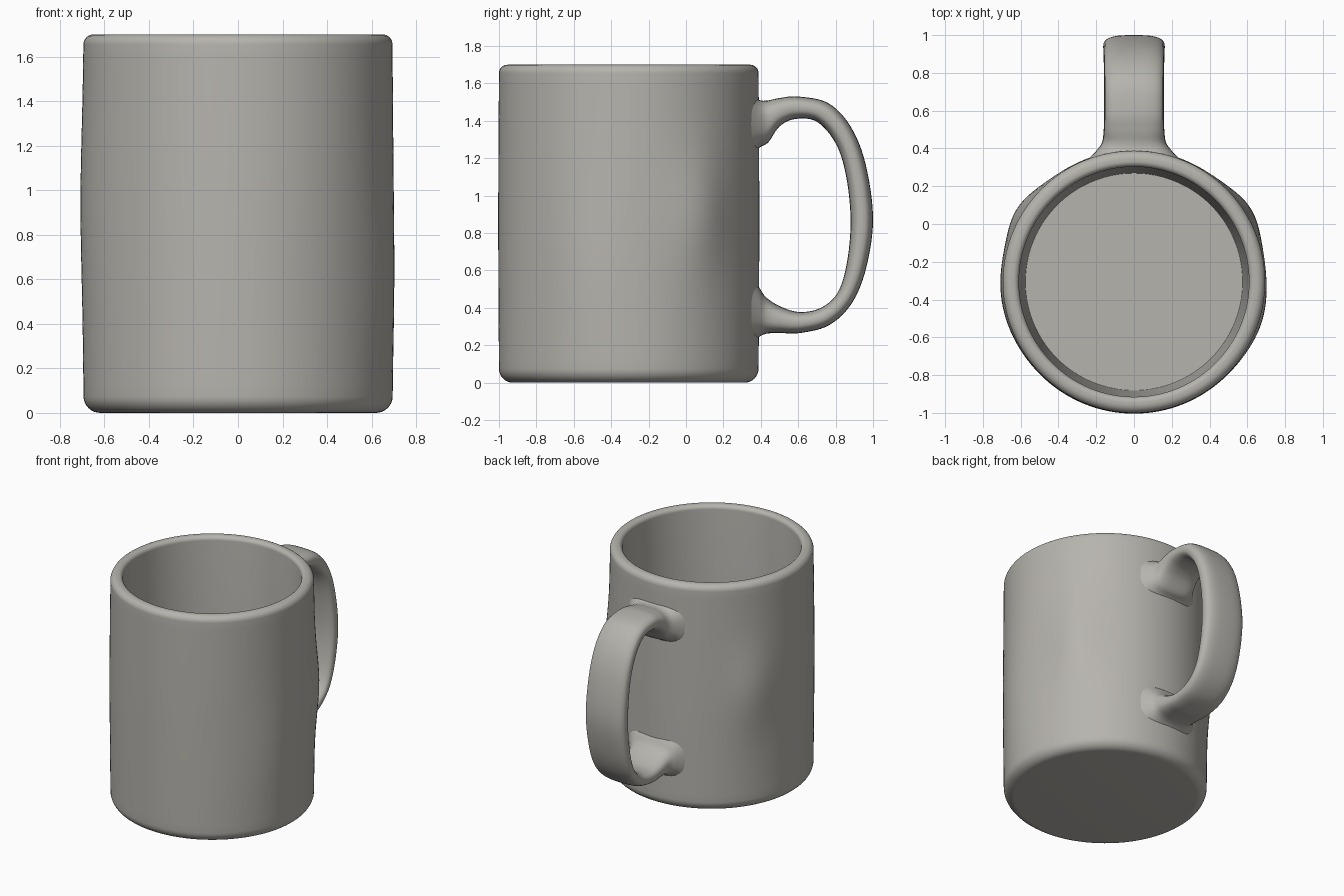
import bpy, math
from mathutils import Vector

if "Cube" in bpy.data.objects:
    bpy.data.objects.remove(bpy.data.objects["Cube"])

CY = -0.306      # centre of the cup along y
SEG = 128        # segments around the cup

clay = bpy.data.materials.new("grey_clay")
clay.diffuse_color = (0.47, 0.455, 0.42, 1)
clay.use_nodes = True
clay.node_tree.nodes["Principled BSDF"].inputs["Base Color"].default_value = clay.diffuse_color


def make_object(name, verts, faces, angle):
    me = bpy.data.meshes.new(name)
    me.from_pydata(verts, [], faces)
    me.materials.append(clay)
    ob = bpy.data.objects.new(name, me)
    bpy.context.collection.objects.link(ob)
    bpy.ops.object.select_all(action='DESELECT')
    ob.select_set(True)
    bpy.context.view_layer.objects.active = ob
    bpy.ops.object.mode_set(mode='EDIT')
    bpy.ops.mesh.select_all(action='SELECT')
    bpy.ops.mesh.normals_make_consistent(inside=False)
    bpy.ops.object.mode_set(mode='OBJECT')
    bpy.ops.object.shade_smooth_by_angle(angle=math.radians(angle))
    return ob


def arc(cr, cz, rad, a0, a1, n=8):
    """Points of a rounded profile corner, angles in degrees."""
    return [(cr + rad * math.cos(math.radians(a0 + (a1 - a0) * i / n)),
             cz + rad * math.sin(math.radians(a0 + (a1 - a0) * i / n)))
            for i in range(n + 1)]


def catmull(rows, steps):
    """Smooth interpolation of rows of numbers."""
    out = []
    for i in range(len(rows) - 1):
        p0, p1 = rows[max(i - 1, 0)], rows[i]
        p2, p3 = rows[i + 1], rows[min(i + 2, len(rows) - 1)]
        for s in range(steps):
            t = s / steps
            out.append([0.5 * (2 * b + (c - a) * t + (2 * a - 5 * b + 4 * c - d) * t * t
                               + (3 * b - a - 3 * c + d) * t ** 3)
                        for a, b, c, d in zip(p0, p1, p2, p3)])
    out.append(list(rows[-1]))
    return out


def skin(rings):
    """Connect closed rings of equal size and cap both ends."""
    n = len(rings[0])
    verts = [v for ring in rings for v in ring]
    faces = [(k * n + i, k * n + (i + 1) % n, (k + 1) * n + (i + 1) % n, (k + 1) * n + i)
             for k in range(len(rings) - 1) for i in range(n)]
    last = (len(rings) - 1) * n
    faces += [tuple(range(n))[::-1], tuple(range(last, last + n))]
    return verts, faces


# Cup: lathed profile from the base, up the outside, over the rim, down inside
R = 0.694
profile = arc(R - 0.075, 0.075, 0.075, -90, 0)
profile += [(R + 0.004 * math.sin(math.pi * i / 30), 0.075 + 1.575 * i / 30)
            for i in range(1, 30)]
profile += arc(R - 0.045, 1.655, 0.045, 0, 90)
profile += arc(R - 0.055, 1.67, 0.03, 90, 180)
profile += [(0.60, 0.8), (0.582, 0.25), (0.575, 0.12)]

# Hand-made unevenness of the outer wall: angle, height, size, angle and height spread
dents = [(0.56, 0.9, 0.032, 0.17, 0.22), (math.pi - 0.56, 0.9, 0.032, 0.17, 0.22),
         (-0.3, 0.6, 0.012, 0.2, 0.3), (math.pi + 0.1, 0.95, 0.01, 0.3, 0.3)]
rings = []
for k, (r, z) in enumerate(profile):
    ring = []
    for i in range(SEG):
        a = 2 * math.pi * i / SEG
        rr = r
        if k < 40:
            for da, dz, size, sa, sz in dents:
                d = (a - da + math.pi) % (2 * math.pi) - math.pi
                rr += size * math.exp(-(d / sa) ** 2 / 2 - ((z - dz) / sz) ** 2 / 2)
        ring.append((rr * math.cos(a), CY + rr * math.sin(a), z))
    rings.append(ring)
make_object("cup", *skin(rings), 50)

# Handle: outer y, z, inner y, z, half width at each station
stations = [(0.335, 1.56, 0.335, 1.20, 0.25), (0.385, 1.515, 0.39, 1.255, 0.20),
            (0.43, 1.508, 0.44, 1.285, 0.168), (0.50, 1.522, 0.50, 1.37, 0.158),
            (0.60, 1.53, 0.585, 1.41, 0.155), (0.76, 1.495, 0.70, 1.395, 0.155),
            (0.88, 1.37, 0.80, 1.28, 0.158), (0.96, 1.17, 0.855, 1.11, 0.16),
            (1.0, 0.88, 0.88, 0.87, 0.163), (0.965, 0.62, 0.86, 0.64, 0.162),
            (0.89, 0.43, 0.81, 0.48, 0.16), (0.77, 0.31, 0.72, 0.40, 0.158),
            (0.62, 0.267, 0.61, 0.378, 0.158), (0.50, 0.265, 0.51, 0.405, 0.16),
            (0.43, 0.262, 0.43, 0.455, 0.17), (0.385, 0.24, 0.39, 0.51, 0.20),
            (0.335, 0.19, 0.335, 0.58, 0.25)]
rings = []
for oy, oz, iy, iz, w in catmull(stations, 6):
    outer, inner = Vector((0, oy, oz)), Vector((0, iy, iz))
    mid, half = (outer + inner) / 2, (outer - inner) / 2
    ring = []
    for i in range(32):
        a = 2 * math.pi * i / 32
        c, s = math.cos(a), math.sin(a)
        # rounded-rectangle cross-section
        u = math.copysign(abs(c) ** 0.65, c)
        v = math.copysign(abs(s) ** 0.75, s)
        ring.append(mid + half * v + Vector((w * u, 0, 0)))
    rings.append(ring)
make_object("handle", *skin(rings), 60)
